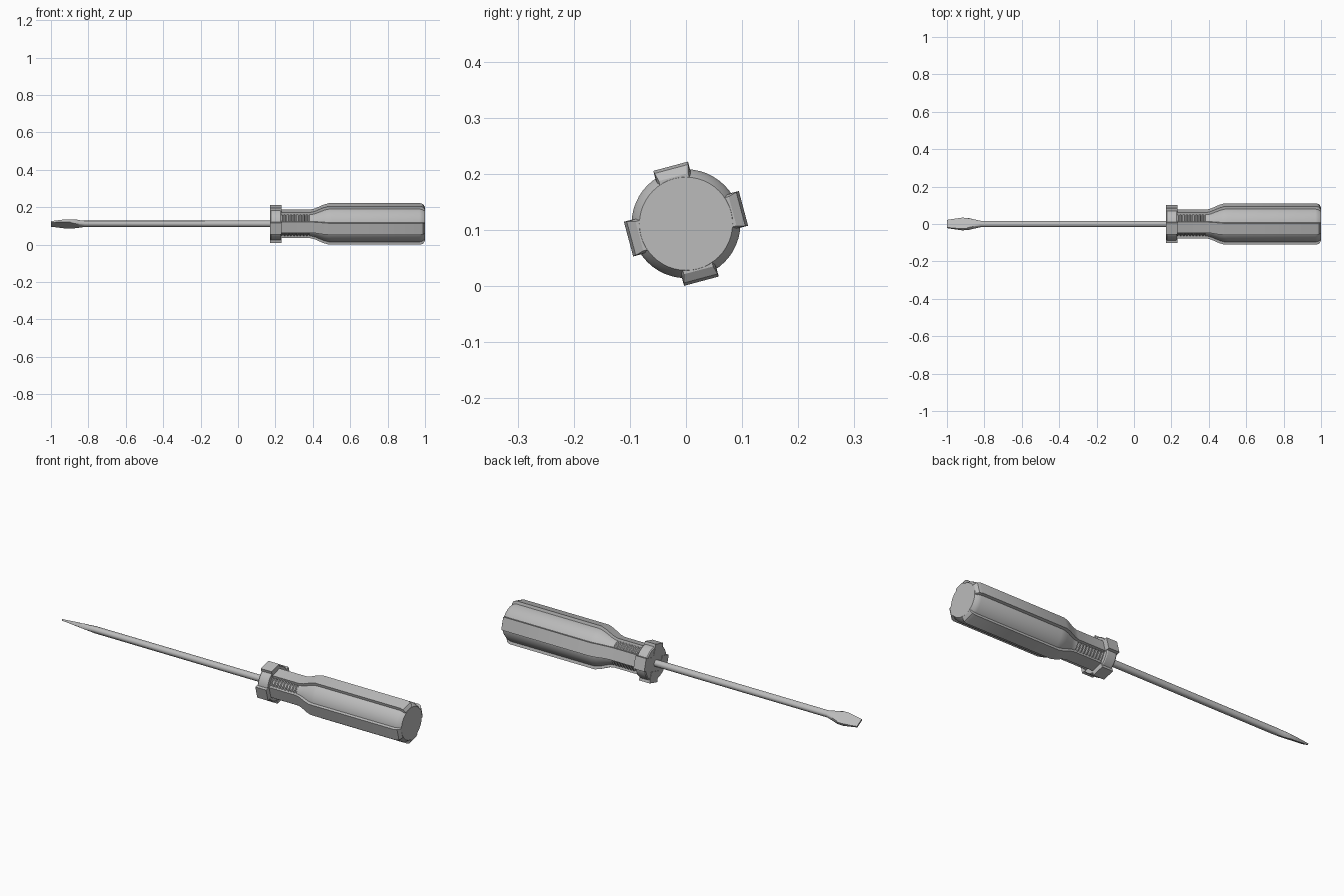
import bpy, bmesh
from math import sin, cos, pi, radians
from mathutils import Matrix

if "Cube" in bpy.data.objects:
    bpy.data.objects.remove(bpy.data.objects["Cube"])

AXIS_Z = 0.111

grey = bpy.data.materials.new("plain grey")
grey.diffuse_color = (0.5, 0.5, 0.5, 1)
grey.use_nodes = True
grey.node_tree.nodes["Principled BSDF"].inputs["Base Color"].default_value = (0.5, 0.5, 0.5, 1)


def loft(name, sections, turn=0):
    """Skin a list of (x, outline) sections along x, capped at both ends."""
    bm = bmesh.new()
    rings = [[bm.verts.new((x, y, z)) for y, z in pts] for x, pts in sections]
    n = len(rings[0])
    for a, b in zip(rings, rings[1:]):
        for i in range(n):
            j = (i + 1) % n
            bm.faces.new((a[i], a[j], b[j], b[i]))
    bm.faces.new(rings[0])
    bm.faces.new(rings[-1])
    bmesh.ops.recalc_face_normals(bm, faces=bm.faces)
    bm.transform(Matrix.Translation((0, 0, AXIS_Z)) @ Matrix.Rotation(radians(turn), 4, 'X'))
    mesh = bpy.data.meshes.new(name)
    bm.to_mesh(mesh)
    bm.free()
    mesh.materials.append(grey)
    obj = bpy.data.objects.new(name, mesh)
    bpy.context.collection.objects.link(obj)
    bpy.ops.object.select_all(action='DESELECT')
    obj.select_set(True)
    bpy.context.view_layer.objects.active = obj
    bpy.ops.object.shade_smooth_by_angle(angle=radians(30))
    return obj


def flat_round(w, t, n=24):
    """Circle of radius w, flattened to half thickness t."""
    return [(w * cos(2 * pi * i / n), max(-t, min(t, w * sin(2 * pi * i / n)))) for i in range(n)]


def lathe(name, profile):
    return loft(name, [(x, flat_round(r, r, 48)) for x, r in profile])


# shaft flowing into the flat blade
blade = [(-1.0, 0.024, 0.004), (-0.96, 0.03, 0.006), (-0.92, 0.035, 0.009),
         (-0.89, 0.034, 0.011), (-0.86, 0.026, 0.014), (-0.82, 0.017, 0.017),
         (0.2, 0.017, 0.017)]
loft("shaft_and_blade", [(x, flat_round(w, t)) for x, w, t in blade], turn=150)

# collar in front of the grip
lathe("collar", [(0.172, 0.084), (0.177, 0.088), (0.225, 0.088), (0.23, 0.085)])

# grip core with grooved neck, flare and bevelled end
neck = [(0.22, 0.067)]
grooves, start, pitch = 9, 0.235, 0.017
for k in range(grooves):
    x = start + k * pitch
    neck += [(x, 0.067), (x + 0.003, 0.061), (x + 0.008, 0.061), (x + 0.011, 0.067)]
lathe("grip_core", neck + [(0.395, 0.067), (0.415, 0.072), (0.46, 0.09), (0.485, 0.096),
                           (0.5, 0.097), (0.97, 0.097), (0.985, 0.093), (1.0, 0.083)])

# four flat ribs along the grip and over the collar
rib_profile = [(0.22, 0.071, 0.03), (0.385, 0.071, 0.03), (0.41, 0.077, 0.03),
               (0.455, 0.097, 0.032), (0.485, 0.106, 0.032), (0.975, 0.106, 0.032),
               (0.99, 0.101, 0.031), (0.9995, 0.086, 0.027)]
collar_profile = [(0.17, 0.096, 0.032), (0.232, 0.096, 0.032)]


def rib(name, profile, turn):
    loft(name, [(x, [(0.04, -h), (d, -h), (d, h), (0.04, h)]) for x, d, h in profile], turn)


for k in range(4):
    rib(f"grip_rib_{k + 1}", rib_profile, 15 + 90 * k)
    rib(f"collar_rib_{k + 1}", collar_profile, 15 + 90 * k)
